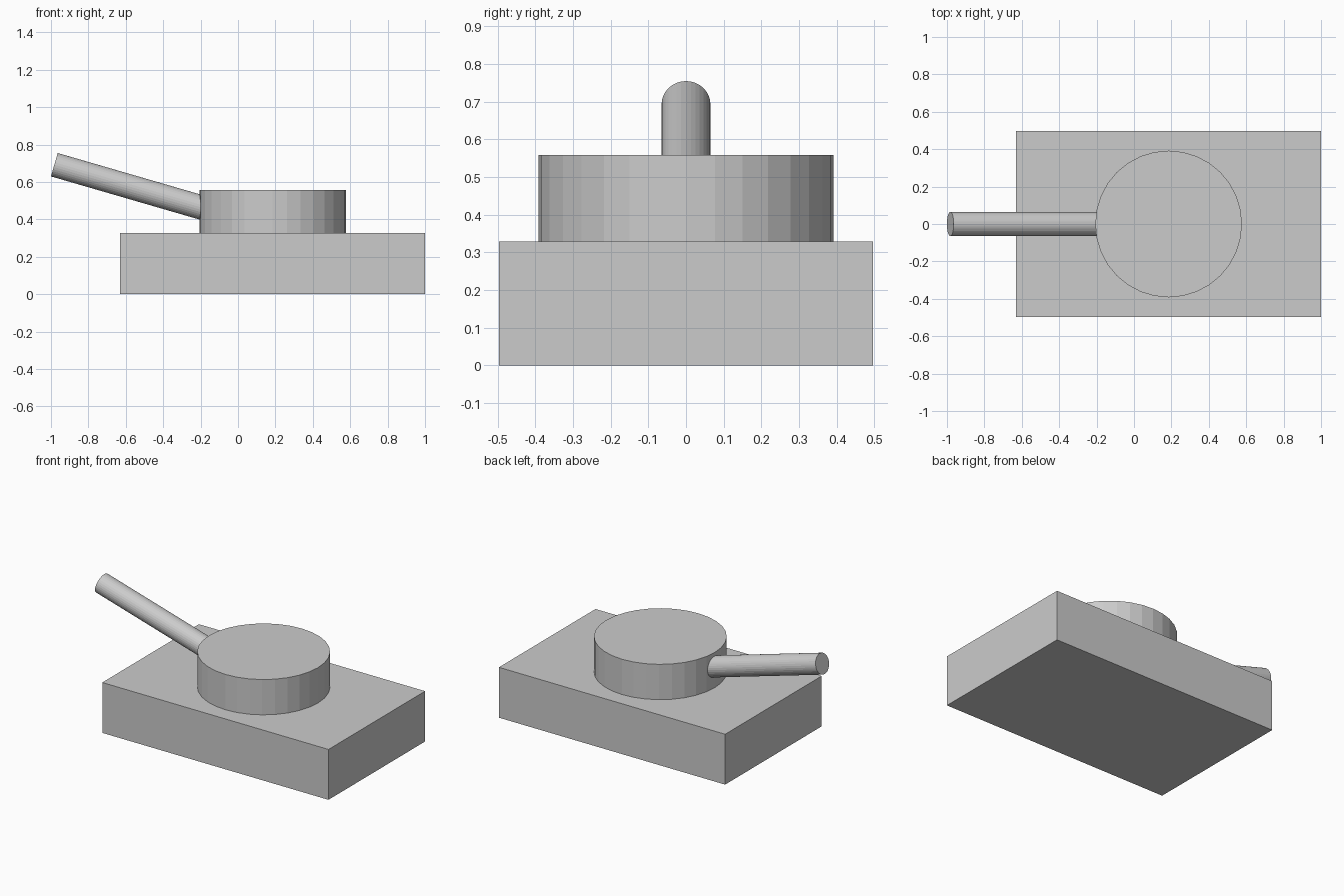
import bpy
from math import radians
from mathutils import Vector

if "Cube" in bpy.data.objects:
    bpy.data.objects.remove(bpy.data.objects["Cube"])


def cylinder(name, start, end, radius, sides=32):
    """Flat-shaded cylinder between two points."""
    start, end = Vector(start), Vector(end)
    axis = end - start
    bpy.ops.mesh.primitive_cylinder_add(
        vertices=sides, radius=radius, depth=axis.length,
        location=(start + end) / 2)
    obj = bpy.context.object
    obj.name = name
    # Tilt in the XZ plane only
    obj.rotation_euler = (0, Vector((axis.z, axis.x)).angle_signed(Vector((1, 0))), 0)
    return obj


# Rectangular hull
bpy.ops.mesh.primitive_cube_add(size=1, location=(0.185, 0, 0.164))
hull = bpy.context.object
hull.name = "hull"
hull.scale = (1.63, 0.994, 0.328)

# Round turret on top of the hull
cylinder("turret", (0.185, 0, 0.328), (0.185, 0, 0.558), 0.392)

# Gun barrel, rising to the left out of the turret
muzzle = Vector((-0.982, 0, 0.692))
tilt = radians(16.2)
barrel = cylinder("barrel", (0, 0, 0), (0, 0, 0.9), 0.065)
barrel.rotation_euler = (0, tilt - radians(90), 0)
barrel.location = muzzle + Vector((0.45, 0, 0))
# Slide the centre back from the muzzle along the barrel axis
barrel.rotation_mode = 'XYZ'
back = barrel.rotation_euler.to_matrix() @ Vector((0, 0, -0.45))
barrel.location = muzzle + back
